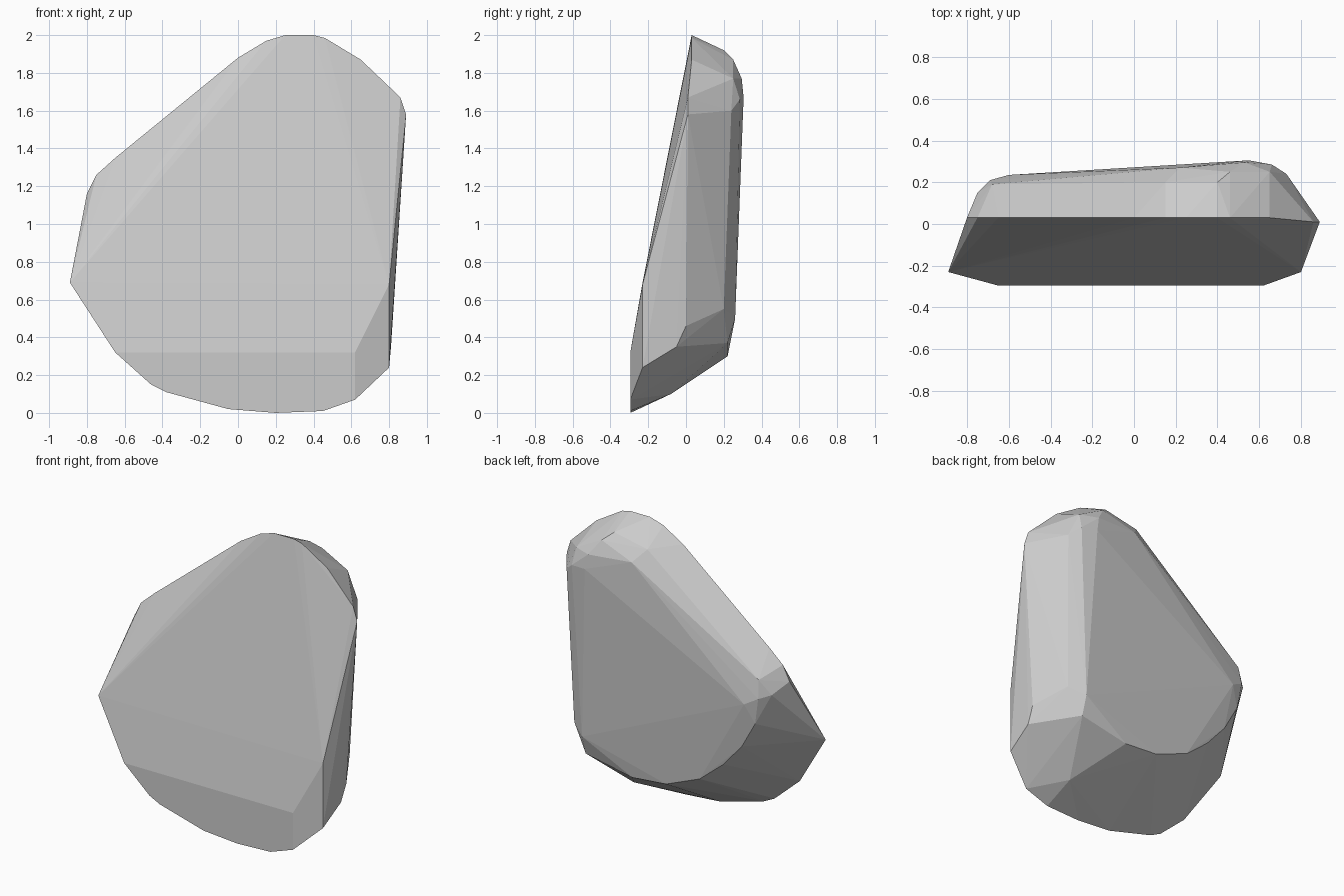
import bpy, bmesh

# Outline of the rock at a nearly constant depth: (depth, [(x, z), ...])
rings = [
    # upper front rim
    (0.03, [(-0.80, 1.16), (-0.75, 1.26), (-0.65, 1.35), (0.0, 1.88), (0.15, 1.97),
            (0.25, 2.0), (0.40, 2.0), (0.46, 1.985), (0.65, 1.87)]),
    (0.01, [(0.86, 1.67), (0.89, 1.58)]),
    # lower front rim
    (-0.23, [(-0.89, 0.69), (0.80, 0.68), (0.80, 0.24)]),
    (-0.295, [(-0.65, 0.32), (0.62, 0.32), (0.62, 0.07), (0.45, 0.01), (0.20, 0.0),
              (-0.05, 0.02), (-0.38, 0.11), (-0.46, 0.15)]),
]
points = [(x, y, z) for y, ring in rings for x, z in ring]

# Rounded shoulder and back face
points += [
    (0.81, -0.05, 0.35), (0.815, 0.0, 0.46), (0.45, -0.08, 0.10),
    (0.70, 0.20, 0.55), (0.60, 0.22, 0.37), (0.25, 0.22, 0.30), (0.0, 0.215, 0.32),
    (-0.25, 0.21, 0.42), (-0.42, 0.20, 0.56), (-0.56, 0.20, 0.72), (-0.66, 0.20, 0.90),
    (-0.75, 0.15, 1.10), (-0.69, 0.21, 1.08), (-0.68, 0.19, 1.20), (-0.60, 0.235, 1.03),
    (0.15, 0.20, 1.87), (0.40, 0.20, 1.92), (0.22, 0.27, 1.79), (0.46, 0.25, 1.87),
    (0.53, 0.295, 1.77), (0.55, 0.305, 1.67), (0.66, 0.285, 1.66), (0.65, 0.25, 1.77),
    (0.73, 0.24, 1.60), (0.60, 0.26, 0.50),
]

# Wrap all points in a convex skin
bm = bmesh.new()
for p in points:
    bm.verts.new(p)
bmesh.ops.convex_hull(bm, input=bm.verts)
bmesh.ops.delete(bm, geom=[v for v in bm.verts if not v.link_faces], context='VERTS')
bmesh.ops.recalc_face_normals(bm, faces=bm.faces)
mesh = bpy.data.meshes.new("rock")
bm.to_mesh(mesh)
bm.free()
rock = bpy.data.objects.new("rock", mesh)
bpy.context.collection.objects.link(rock)
